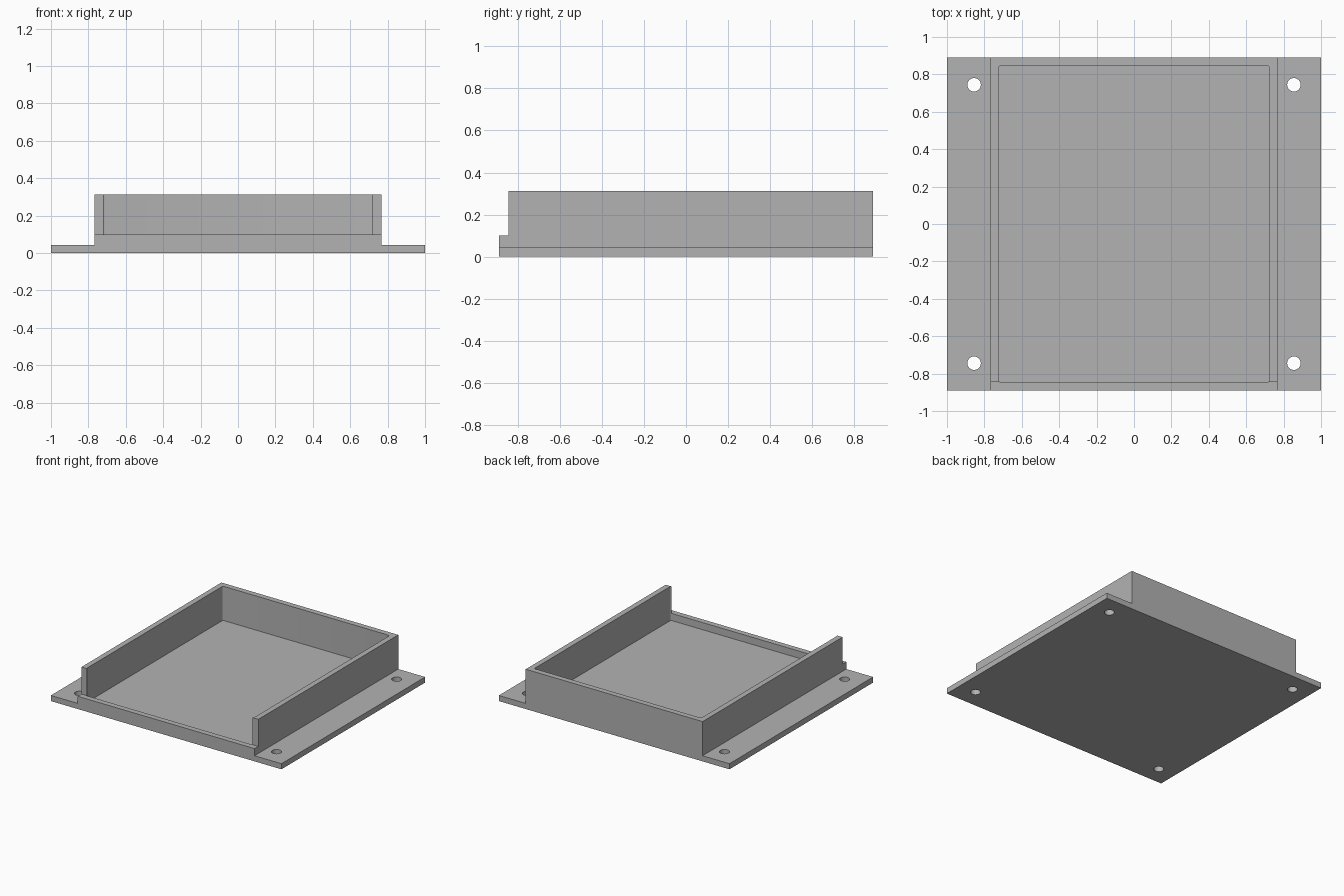
import bpy
import bmesh
from mathutils import Matrix, Vector

default = bpy.data.objects.get("Cube")
if default:
    bpy.data.objects.remove(default, do_unlink=True)

# Overall dimensions
HALF_X, HALF_Y = 1.0, 0.89
BODY_X, INNER_X = 0.767, 0.724
INNER_Y, CUT_Y = 0.846, -0.844
FLANGE_Z, LIP_Z, TOP_Z = 0.044, 0.10, 0.312

grey = bpy.data.materials.new("plain grey")
grey.use_nodes = True
colour = (0.448, 0.448, 0.448, 1)
grey.diffuse_color = colour
grey.node_tree.nodes["Principled BSDF"].inputs["Base Color"].default_value = colour


def make_object(name, bm):
    bmesh.ops.recalc_face_normals(bm, faces=bm.faces)
    mesh = bpy.data.meshes.new(name)
    bm.to_mesh(mesh)
    bm.free()
    mesh.materials.append(grey)
    obj = bpy.data.objects.new(name, mesh)
    bpy.context.collection.objects.link(obj)
    return obj


def box(name, low, high, corner=0):
    low, high = Vector(low), Vector(high)
    bm = bmesh.new()
    bmesh.ops.create_cube(bm, size=1, matrix=Matrix.Translation((low + high) / 2)
                          @ Matrix.Diagonal((*(high - low), 1)))
    if corner:
        upright = [e for e in bm.edges
                   if abs(e.verts[0].co.z - e.verts[1].co.z) > 0.01]
        bmesh.ops.bevel(bm, geom=upright, offset=corner, segments=4,
                        profile=0.5, affect='EDGES')
    return make_object(name, bm)


def cut(target, cutter):
    cutter.hide_render = True
    mod = target.modifiers.new("cut", 'BOOLEAN')
    mod.operation = 'DIFFERENCE'
    mod.solver = 'EXACT'
    mod.object = cutter
    bpy.context.view_layer.objects.active = target
    bpy.ops.object.modifier_apply(modifier=mod.name)
    bpy.data.objects.remove(cutter, do_unlink=True)


# Flanged block: stepped cross-section pulled from front to back
half = [(HALF_X, 0), (HALF_X, FLANGE_Z), (BODY_X, FLANGE_Z), (BODY_X, TOP_Z)]
outline = half + [(-x, z) for x, z in reversed(half)]
bm = bmesh.new()
face = bm.faces.new([bm.verts.new((x, -HALF_Y, z)) for x, z in outline])
pulled = bmesh.ops.extrude_face_region(bm, geom=[face], use_keep_orig=True)
bmesh.ops.translate(bm, vec=(0, 2 * HALF_Y, 0),
                    verts=[v for v in pulled["geom"] if isinstance(v, bmesh.types.BMVert)])
tray = make_object("mounting_tray", bm)

# Open pocket with slightly rounded corners
cut(tray, box("pocket_cutter", (-INNER_X, -INNER_Y, FLANGE_Z),
              (INNER_X, INNER_Y, 0.5), corner=0.012))

# Front wall lowered to a lip
cut(tray, box("front_cutter", (-0.9, -1.1, LIP_Z), (0.9, CUT_Y, 0.5)))

# Screw holes through the flanges
for sx in (-1, 1):
    for sy in (-1, 1):
        bm = bmesh.new()
        bmesh.ops.create_cone(bm, cap_ends=True, segments=32, radius1=0.036,
                              radius2=0.036, depth=0.3,
                              matrix=Matrix.Translation((sx * 0.855, sy * 0.744, 0)))
        cut(tray, make_object("hole_cutter", bm))

# Smooth hole walls, crisp edges elsewhere
bpy.ops.object.select_all(action='DESELECT')
tray.select_set(True)
bpy.context.view_layer.objects.active = tray
bpy.ops.object.shade_smooth_by_angle(angle=0.52)
